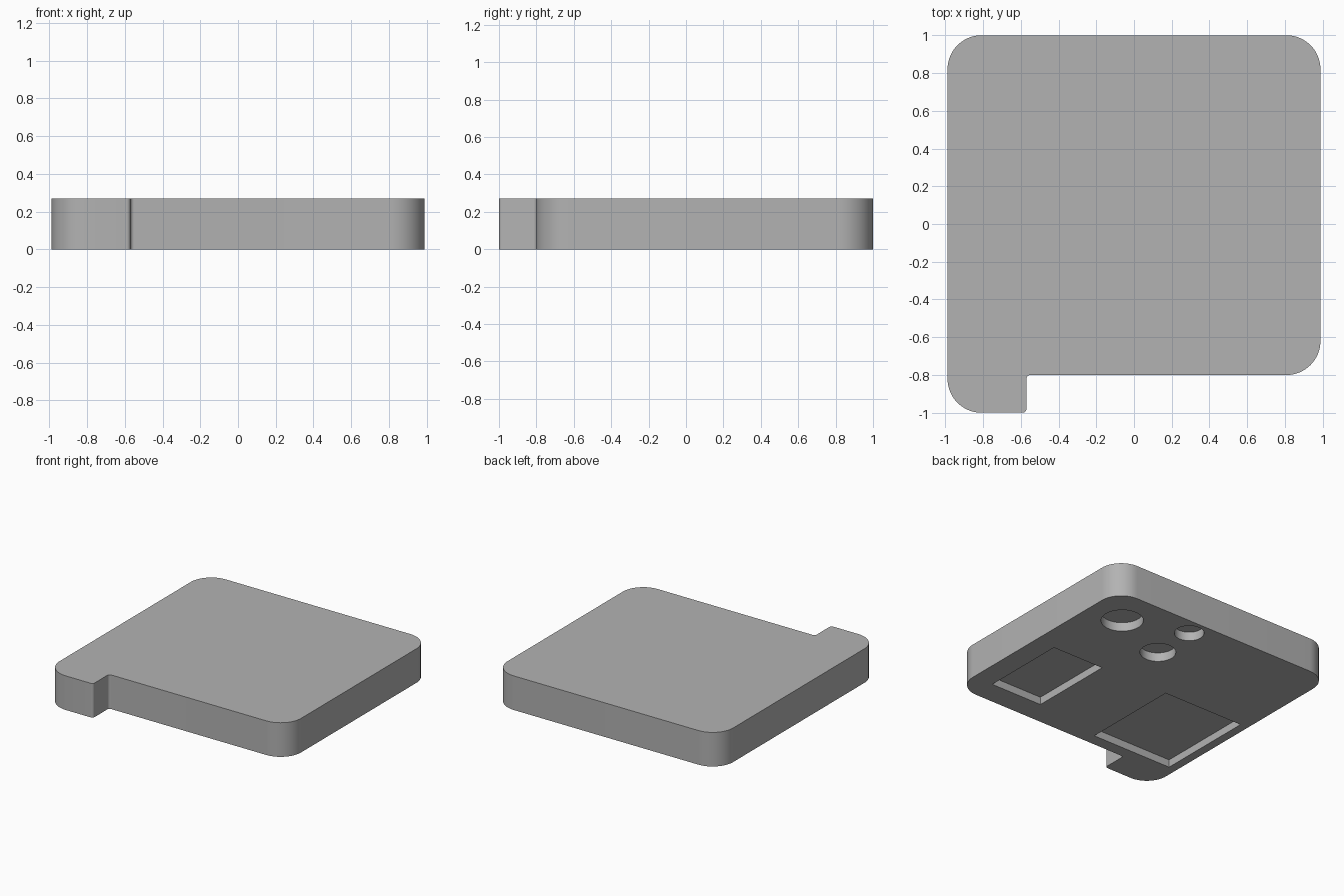
import bpy, bmesh, math
from mathutils import Vector

cube = bpy.data.objects.get("Cube")
if cube:
    bpy.data.objects.remove(cube, do_unlink=True)

HEIGHT = 0.27

grey = bpy.data.materials.new("plain_grey")
grey.use_nodes = True
colour = (0.45, 0.45, 0.45, 1)
grey.diffuse_color = colour
grey.node_tree.nodes["Principled BSDF"].inputs["Base Color"].default_value = colour


def rounded(corners):
    """Outline from (x, y, radius) corners, each replaced by an arc."""
    points = []
    for i, (x, y, r) in enumerate(corners):
        here = Vector((x, y))
        before = (Vector(corners[i - 1][:2]) - here).normalized()
        after = (Vector(corners[(i + 1) % len(corners)][:2]) - here).normalized()
        steps = 16 if r > 0.1 else 6
        for k in range(steps + 1):
            a = math.pi / 2 * k / steps
            points.append(here + r * (before * (1 - math.sin(a)) + after * (1 - math.cos(a))))
    return points


def prism(name, outline, bottom, top):
    bm = bmesh.new()
    base = bm.faces.new([bm.verts.new((x, y, bottom)) for x, y in outline])
    side = bmesh.ops.extrude_face_region(bm, geom=[base])["geom"]
    moved = [v for v in side if isinstance(v, bmesh.types.BMVert)]
    bmesh.ops.translate(bm, verts=moved, vec=(0, 0, top - bottom))
    bmesh.ops.recalc_face_normals(bm, faces=bm.faces)
    mesh = bpy.data.meshes.new(name)
    bm.to_mesh(mesh)
    bm.free()
    mesh.materials.append(grey)
    obj = bpy.data.objects.new(name, mesh)
    bpy.context.collection.objects.link(obj)
    return obj


def circle(x, y, r, sides=48):
    turn = 2 * math.pi / sides
    return [(x + r * math.cos(i * turn), y + r * math.sin(i * turn)) for i in range(sides)]


# Slab with rounded corners and a tab at the front right
R = 0.18
body = prism("slab_body", rounded([
    (-0.988, -1, R), (-0.57, -1, 0.02), (-0.57, -0.8, 0.02),
    (0.988, -0.8, R), (0.988, 1, R), (-0.988, 1, R)]), 0, HEIGHT)

# Shallow recesses in the underside: three round, two rectangular
pockets = [(circle(x, y, r), 0.07) for x, y, r in
           [(0.69, 0.69, 0.152), (0.205, 0.86, 0.107), (0.2, 0.505, 0.129)]]
pockets += [([(x0, y0), (x1, y0), (x1, y1), (x0, y1)], 0.06) for x0, x1, y0, y1 in
            [(0.365, 0.815, -0.61, 0.078), (-0.92, -0.22, -0.705, 0.092)]]

bpy.context.view_layer.objects.active = body
for outline, depth in pockets:
    cutter = prism("pocket_cutter", outline, -0.1, depth)
    cutter.hide_render = True
    cut = body.modifiers.new("pocket", "BOOLEAN")
    cut.operation = "DIFFERENCE"
    cut.solver = "EXACT"
    cut.object = cutter
    bpy.ops.object.modifier_apply(modifier=cut.name)
    bpy.data.objects.remove(cutter, do_unlink=True)

bpy.ops.object.select_all(action="DESELECT")
body.select_set(True)
bpy.ops.object.shade_smooth_by_angle(angle=math.radians(30))
